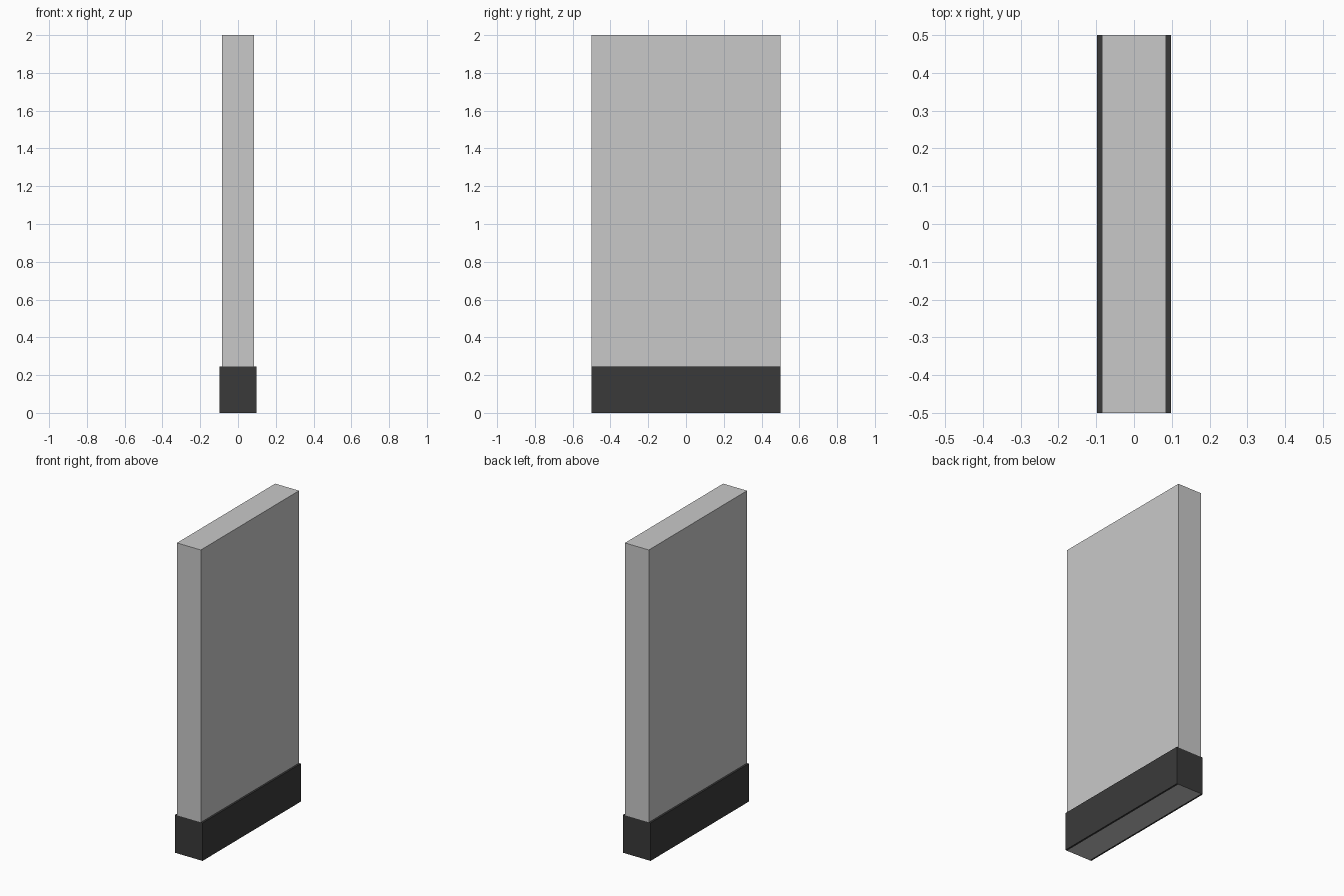
import bpy, bmesh

if "Cube" in bpy.data.objects:
    bpy.data.objects.remove(bpy.data.objects["Cube"])


def material(name, v):
    m = bpy.data.materials.new(name)
    m.diffuse_color = (v, v, v, 1)
    m.use_nodes = True
    m.node_tree.nodes["Principled BSDF"].inputs["Base Color"].default_value = m.diffuse_color
    return m


wall_grey = material("wall grey", 0.584)
skirting_dark = material("skirting dark grey", 0.042)


def box(name, half_x, half_y, z0, z1, mats, cuts=()):
    bm = bmesh.new()
    bmesh.ops.create_cube(bm, size=1)
    for v in bm.verts:
        v.co.x *= 2 * half_x
        v.co.y *= 2 * half_y
        v.co.z = z0 if v.co.z < 0 else z1
    for x in cuts:
        bmesh.ops.bisect_plane(bm, geom=bm.verts[:] + bm.edges[:] + bm.faces[:],
                               plane_co=(x, 0, 0), plane_no=(1, 0, 0))
    # the wall core shows on the underside, between the cuts
    bm.normal_update()
    for f in bm.faces:
        if cuts and f.normal.z < -0.5 and abs(f.calc_center_median().x) < 0.05:
            f.material_index = 1
    me = bpy.data.meshes.new(name)
    bm.to_mesh(me)
    bm.free()
    for m in mats:
        me.materials.append(m)
    ob = bpy.data.objects.new(name, me)
    bpy.context.collection.objects.link(ob)
    return ob


# Wall panel above the skirting
box("wall_panel", 0.085, 0.5, 0.245, 2.0, [wall_grey])
# Slightly wider dark skirting around the foot
box("skirting", 0.0975, 0.5, 0.0, 0.245, [skirting_dark, wall_grey], cuts=(-0.085, 0.085))
